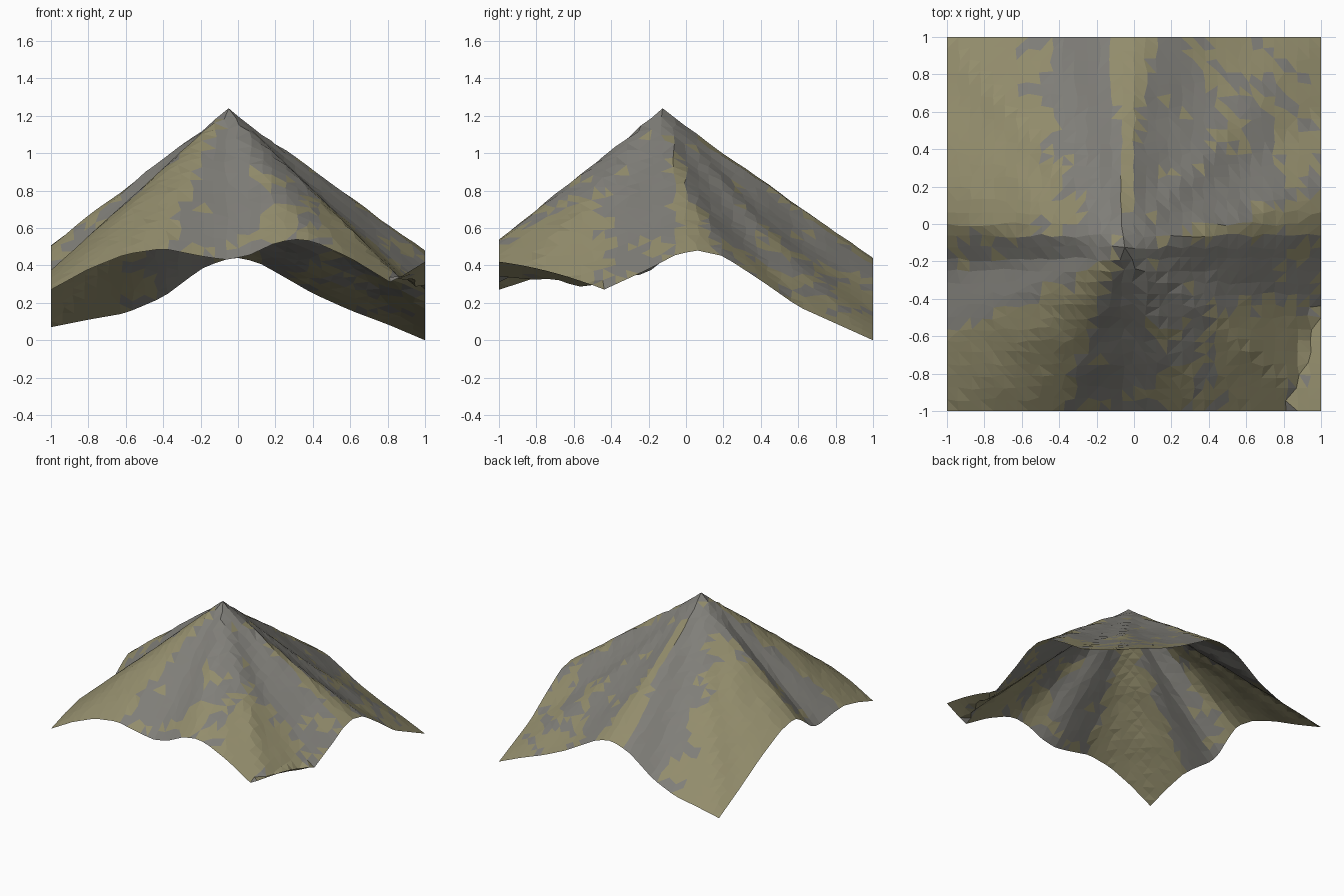
import bpy, bmesh, math, random
from mathutils import Vector, noise

if "Cube" in bpy.data.objects:
    bpy.data.objects.remove(bpy.data.objects["Cube"])

random.seed(4)
N = 32
PX, PY, PZ = -0.05, -0.125, 1.24   # summit

# Rim heights (position along side, z); every slope runs from rim to summit
RIM = {
    "front": [(-1, .27), (-.8, .38), (-.6, .46), (-.4, .49), (-.2, .45), (-.07, .43), (.05, .45),
              (.2, .52), (.3, .54), (.4, .53), (.6, .44), (.83, .30), (1, .2)],
    "back": [(-1, .07), (-.8, .11), (-.6, .145), (-.4, .23), (-.2, .38), (-.08, .43), (0, .44),
             (.1, .42), (.2, .365), (.4, .25), (.6, .16), (.8, .085), (1, 0)],
    "left": [(-1, .27), (-.8, .335), (-.62, .375), (-.5, .37), (-.28, .34), (-.2, .365),
             (-.08, .46), (.02, .515), (.2, .48), (.46, .36), (.73, .21), (1, .07)],
    "right": [(-1, .2), (-.6, .23), (-.44, .27), (-.2, .38), (-.05, .46), (.06, .48), (.2, .45),
              (.4, .32), (.6, .18), (.8, .09), (1, 0)],
}
# Hollowing of the back right slopes
SAG = {
    "front": [(-1, 0), (1, 0)],
    "left": [(-1, 0), (1, 0)],
    "back": [(0, 0), (.15, .12), (.5, .18), (1, .2)],
    "right": [(.08, 0), (.3, .15), (1, .2)],
}
# How rocky (1) or grassy (0) each slope is along the rim
ROCK = {
    "front": [(-1, .1), (-.5, .1), (-.35, .8), (.1, .9), (.25, .5), (.6, .45), (1, .3)],
    "back": [(-1, .3), (-.7, .45), (-.45, .95), (-.15, .9), (-.06, .1), (.08, .1), (.13, .95),
             (.4, .8), (.6, .6), (1, .45)],
    "left": [(-1, .1), (-.7, .15), (-.55, .85), (-.1, .7), (.05, .25), (.3, .2), (1, .3)],
    "right": [(-1, .3), (-.6, .4), (-.4, .8), (-.08, .9), (0, .25), (.12, .3), (.2, .7),
              (.6, .6), (1, .45)],
}


def lookup(table, t):
    for (a, va), (b, vb) in zip(table, table[1:]):
        if t <= b:
            return va + (vb - va) * max(0, (t - a) / (b - a))
    return table[-1][1]


def cast(x, y):
    """Side, rim position and summit-to-rim fraction for the ray through x, y."""
    dx, dy = x - PX, y - PY
    fx = dx / (1 - PX) if dx > 0 else -dx / (1 + PX)
    fy = dy / (1 - PY) if dy > 0 else -dy / (1 + PY)
    r = max(fx, fy, 1e-6)
    if fx > fy:
        return ("right" if dx > 0 else "left"), PY + dy / r, r
    return ("back" if dy > 0 else "front"), PX + dx / r, r


def height(x, y):
    side, t, r = cast(x, y)
    z = PZ + (lookup(RIM[side], t) - PZ) * r
    bump = noise.noise(Vector((x * 6, y * 6, 3))) * .04
    z += (bump - lookup(SAG[side], t)) * r * (1 - r)
    # upturned fold at the front right corner
    d = y + 1
    return max(z, .42 - .62 * (1 - x) - .13 * d - .24 * d * d) if x > .7 and d < .6 else z


def material(name, rgb):
    m = bpy.data.materials.new(name)
    m.diffuse_color = (*rgb, 1)
    m.use_nodes = True
    m.node_tree.nodes["Principled BSDF"].inputs["Base Color"].default_value = m.diffuse_color
    return m


# Terrain sheet: jittered grid of flat triangles
bm = bmesh.new()
bmesh.ops.create_grid(bm, x_segments=N, y_segments=N, size=1)
for v in bm.verts:
    if abs(v.co.x) < .99 and abs(v.co.y) < .99:
        v.co.x += random.uniform(-.012, .012)
        v.co.y += random.uniform(-.012, .012)
top = min(bm.verts, key=lambda v: math.hypot(v.co.x - PX, v.co.y - PY))
top.co.x, top.co.y = PX, PY
for v in bm.verts:
    v.co.z = height(v.co.x, v.co.y)
bmesh.ops.triangulate(bm, faces=bm.faces[:], quad_method='SHORT_EDGE')

# Rock and grass patches
for f in bm.faces:
    c = f.calc_center_median()
    side, t, r = cast(c.x, c.y)
    n = noise.noise(Vector((c.x * 4, c.y * 4, c.z * 14))) * .5 + random.uniform(-.1, .1)
    f.material_index = 0 if lookup(ROCK[side], t) + (.62 - r) * .6 + n > .5 else 1
    f.smooth = False

me = bpy.data.meshes.new("mountain")
bm.to_mesh(me)
bm.free()
me.materials.append(material("rock", (.215, .21, .19)))
me.materials.append(material("dry_grass", (.29, .265, .15)))
bpy.context.collection.objects.link(bpy.data.objects.new("mountain", me))
